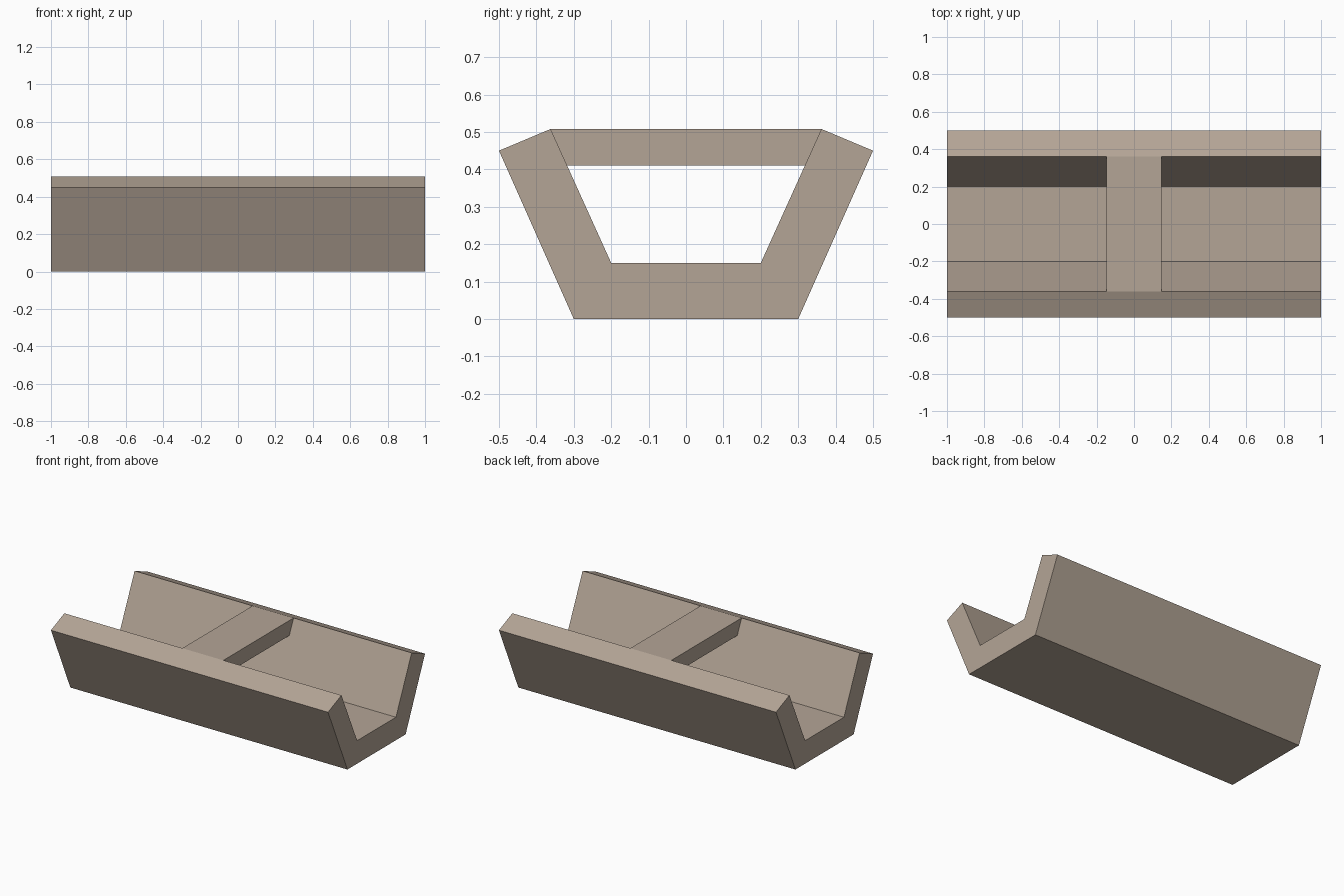
import bpy, bmesh

if "Cube" in bpy.data.objects:
    bpy.data.objects.remove(bpy.data.objects["Cube"])

stone = bpy.data.materials.new("warm_stone")
stone.diffuse_color = (0.456, 0.376, 0.305, 1)
stone.use_nodes = True
stone.node_tree.nodes["Principled BSDF"].inputs["Base Color"].default_value = stone.diffuse_color


def extrude_profile(name, profile, half_length):
    """Extrude a closed (y, z) outline along x, centred on x = 0."""
    bm = bmesh.new()
    face = bm.faces.new([bm.verts.new((-half_length, y, z)) for y, z in profile])
    ext = bmesh.ops.extrude_face_region(bm, geom=[face])
    moved = [g for g in ext["geom"] if isinstance(g, bmesh.types.BMVert)]
    bmesh.ops.translate(bm, verts=moved, vec=(2 * half_length, 0, 0))
    bmesh.ops.recalc_face_normals(bm, faces=bm.faces)
    mesh = bpy.data.meshes.new(name)
    bm.to_mesh(mesh)
    bm.free()
    mesh.materials.append(stone)
    obj = bpy.data.objects.new(name, mesh)
    bpy.context.collection.objects.link(obj)
    return obj


def mirrored(half):
    """Complete a half outline by mirroring it across y = 0."""
    return half + [(-y, z) for y, z in reversed(half)]


# Open trough with sloping walls and bevelled rims
extrude_profile("trough", mirrored([(0.3, 0), (0.5, 0.45), (0.362, 0.508), (0.2, 0.15)]), 1.0)

# Brace across the middle, its ends following the wall slope
extrude_profile("cross_brace", mirrored([(0.318, 0.41), (0.362, 0.508)]), 0.148)
